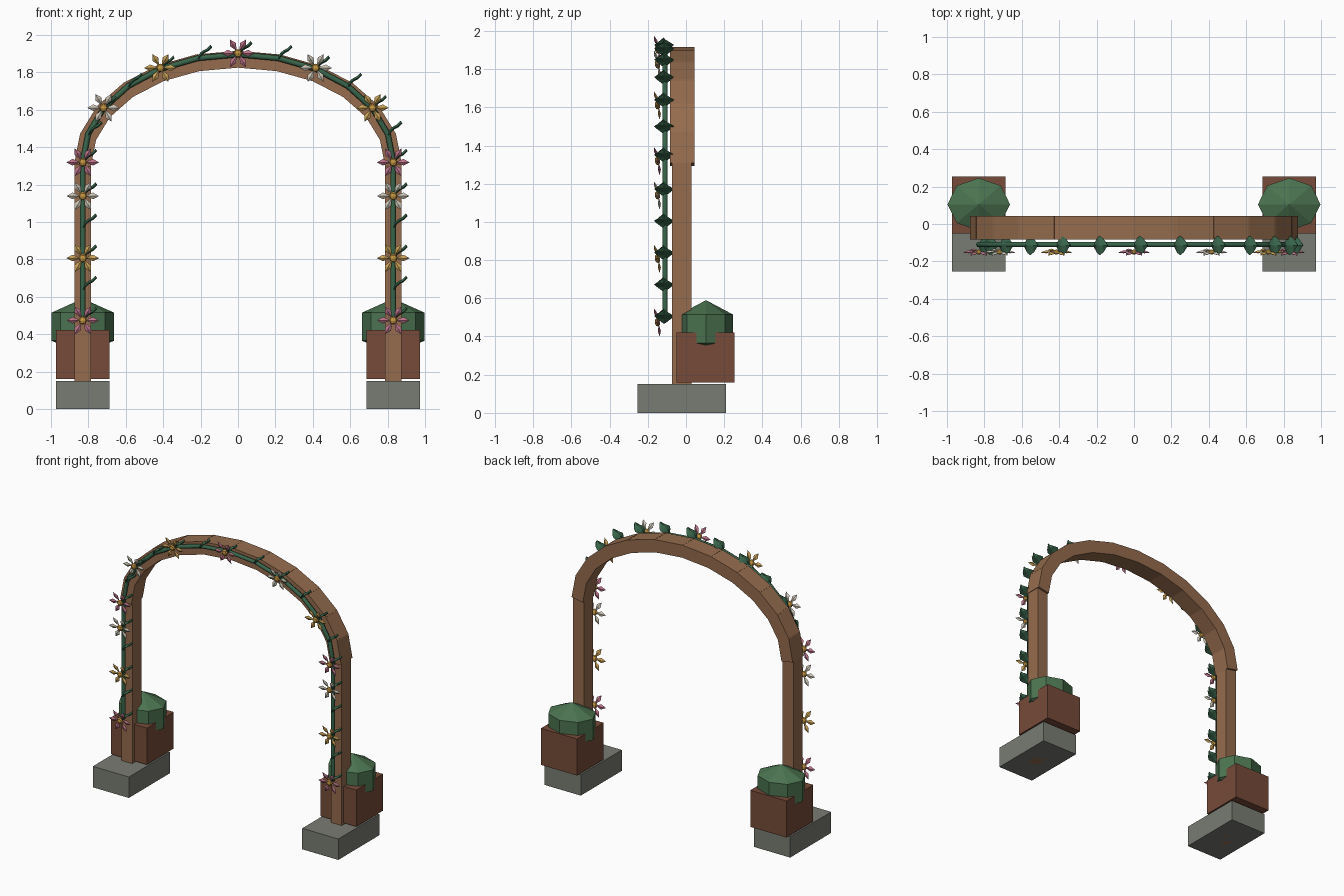
import bpy, math
from math import cos, sin, pi
from mathutils import Vector, Matrix

if "Cube" in bpy.data.objects:
    bpy.data.objects.remove(bpy.data.objects["Cube"])


def mat(name, r, g, b):
    m = bpy.data.materials.new(name)
    m.diffuse_color = (r, g, b, 1)
    m.use_nodes = True
    m.node_tree.nodes["Principled BSDF"].inputs["Base Color"].default_value = m.diffuse_color
    return m


WOOD = mat("wood", .30, .15, .075)
STONE = mat("stone", .19, .20, .17)
CLAY = mat("clay", .18, .07, .04)
BUSH = mat("bush_green", .07, .17, .08)
LEAF = mat("leaf_green", .04, .13, .07)
HEART = mat("flower_heart", .60, .33, .06)
PINK = mat("pink_petal", .52, .18, .26)
YELLOW = mat("yellow_petal", .62, .38, .10)
WHITE = mat("white_petal", .65, .60, .50)


def mesh(name, verts, faces, material):
    me = bpy.data.meshes.new(name)
    me.from_pydata(verts, [], faces)
    me.materials.append(material)
    return me


def place(name, me, matrix):
    ob = bpy.data.objects.new(name, me)
    ob.matrix_world = matrix
    bpy.context.collection.objects.link(ob)
    return ob


def box(name, lo, hi, material):
    lo, hi = Vector(lo), Vector(hi)
    bpy.ops.mesh.primitive_cube_add(size=1, location=(lo + hi) / 2)
    ob = bpy.context.object
    ob.name = name
    ob.scale = hi - lo
    ob.data.materials.append(material)
    return ob


def ellipse(a, b, zc, y, deg):
    t = math.radians(deg)
    return Vector((a * cos(t), y, zc + b * sin(t)))


# Footing, planter, bush and post on each side
for side, s in (("left", -1), ("right", 1)):
    x = s * .83
    box(side + "_footing", (x - .143, -.254, 0), (x + .143, .21, .15), STONE)
    box(side + "_planter", (x - .143, -.05, .16), (x + .143, .253, .422), CLAY)
    box(side + "_post", (x - .043, -.073, 0), (x + .043, .03, 1.31), WOOD)
    bpy.ops.mesh.primitive_uv_sphere_add(segments=8, ring_count=3, radius=1,
                                         location=(x, .105, .44))
    bush = bpy.context.object
    bush.name = side + "_bush"
    bush.scale = (.193, .163, .15)
    bush.data.materials.append(BUSH)

# Arch of twelve straight timber blocks
for i in range(12):
    p = ellipse(.83, .56, 1.31, -.02, i * 15)
    q = ellipse(.83, .56, 1.31, -.02, i * 15 + 15)
    d = q - p
    m = (p + q) / 2
    block = box("arch_block", (-.045, -.064, -.5 * d.length - .01),
                (.045, .064, .5 * d.length + .01), WOOD)
    block.location = m
    block.rotation_euler = (0, math.atan2(d.x, d.z), 0)

# Vine stem following posts and arch
arch_pts = [ellipse(.83, .575, 1.32, -.11, i * 15) for i in range(13)]
post_z = [.475 + .1663 * k for k in range(5)]
path = ([Vector((.83, -.11, z)) for z in post_z] + arch_pts
        + [Vector((-.83, -.11, z)) for z in reversed(post_z)])
curve = bpy.data.curves.new("vine_stem", "CURVE")
curve.dimensions = "3D"
curve.bevel_depth = .015
curve.bevel_resolution = 1
curve.use_fill_caps = True
curve.materials.append(LEAF)
spline = curve.splines.new("POLY")
spline.points.add(len(path) - 1)
for pt, co in zip(spline.points, path):
    pt.co = (*co, 1)
place("vine_stem", curve, Matrix())

# Leaf: thin curled blade, broad along y, rising to +x
rows = [(0, 0, .008), (.017, .024, .040), (.032, .036, .052),
        (.052, .046, .036), (.072, .066, .003)]
lv = []
for x, z, w in rows:
    lv += [(x, -w, z - .004), (x - .004, 0, z + .006),
           (x, w, z - .004), (x + .005, 0, z - .008)]
lf = [(0, 1, 2, 3), (19, 18, 17, 16)]
for r in range(4):
    for k in range(4):
        a, b = r * 4 + k, r * 4 + (k + 1) % 4
        lf.append((a, a + 4, b + 4, b))
leaf = mesh("leaf", lv, lf, LEAF)
for co in path:
    place("vine_leaf", leaf, Matrix.Translation(co + Vector((0, -.005, 0))))


# Flower: six spindle petals in the xz plane
def petals(name, material):
    verts, faces = [], []
    for k in range(6):
        rot = Matrix.Rotation(k * pi / 3, 3, "Y")
        n = len(verts)
        verts += [rot @ Vector(v) for v in (
            (.012, 0, 0), (.055, -.004, .018), (.055, -.012, 0),
            (.055, -.004, -.018), (.055, .004, 0), (.087, -.008, 0))]
        for j in range(4):
            a, b = n + 1 + j, n + 1 + (j + 1) % 4
            faces += [(n, a, b), (n + 5, b, a)]
    return mesh(name, verts, faces, material)


pink = petals("pink_petals", PINK)
yellow = petals("yellow_petals", YELLOW)
white = petals("white_petals", WHITE)
bpy.ops.mesh.primitive_uv_sphere_add(segments=8, ring_count=4, radius=.023)
proto = bpy.context.object
heart = proto.data
heart.materials.append(HEART)
bpy.data.objects.remove(proto)

spots = [(s * .83, z, c) for s in (-1, 1)
         for z, c in ((.475, pink), (.808, yellow), (1.14, white))]
for i, c in enumerate((pink, yellow, white, pink, yellow, white, pink)):
    p = ellipse(.83, .583, 1.32, 0, i * 30)
    spots.append((p.x, p.z, c))
for x, z, c in spots:
    m = Matrix.Translation((x, -.145, z)) @ Matrix.Rotation(.2, 4, "X")
    place("flower_petals", c, m)
    place("flower_heart", heart, m @ Matrix.Translation((0, -.005, 0))
          @ Matrix.Diagonal((1, .6, 1, 1)))
